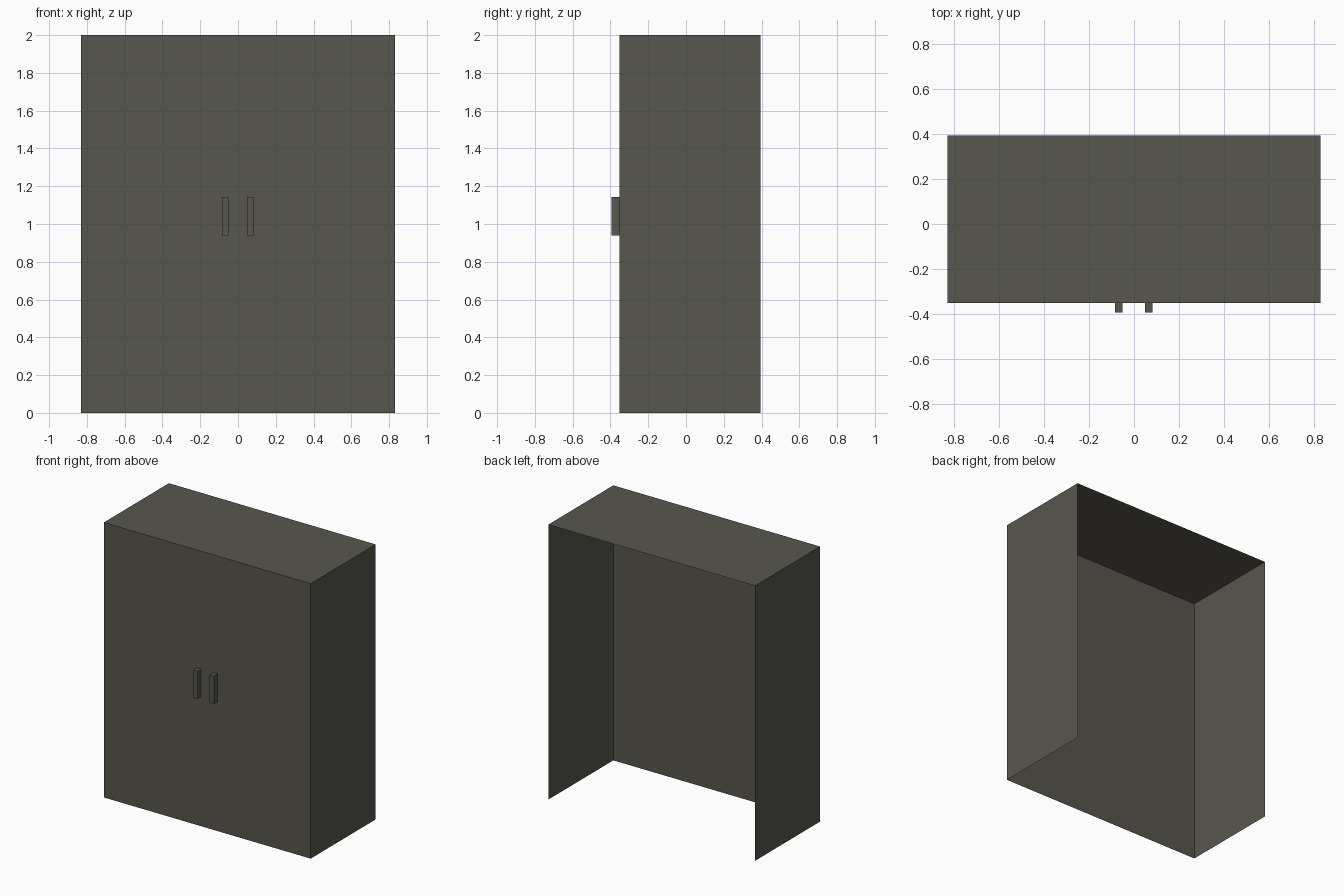
import bpy
import bmesh
from mathutils import Matrix, Vector

cube = bpy.data.objects.get("Cube")
if cube:
    bpy.data.objects.remove(cube, do_unlink=True)

# One flat grey-olive finish for the whole cabinet
COLOUR = (0.095, 0.092, 0.074, 1.0)
finish = bpy.data.materials.new("olive_grey")
finish.use_nodes = True
finish.diffuse_color = COLOUR
finish.node_tree.nodes["Principled BSDF"].inputs["Base Color"].default_value = COLOUR


def add_box(name, low, high, open_sides=()):
    """Box between two corners, with the faces looking along open_sides removed."""
    low, high = Vector(low), Vector(high)
    bm = bmesh.new()
    place = Matrix.Translation((low + high) / 2) @ Matrix.Diagonal((*(high - low), 1))
    bmesh.ops.create_cube(bm, size=1, matrix=place)
    bm.normal_update()
    gone = [f for f in bm.faces if any(f.normal.dot(Vector(d)) > 0.9 for d in open_sides)]
    bmesh.ops.delete(bm, geom=gone, context="FACES")
    mesh = bpy.data.meshes.new(name)
    bm.to_mesh(mesh)
    bm.free()
    mesh.materials.append(finish)
    obj = bpy.data.objects.new(name, mesh)
    bpy.context.collection.objects.link(obj)
    return obj


# Cabinet shell: front, sides and top as thin sheets, open behind and below
FRONT, BACK, HALF_WIDTH = -0.353, 0.394, 0.832
add_box("cabinet_shell", (-HALF_WIDTH, FRONT, 0), (HALF_WIDTH, BACK, 2),
        open_sides=[(0, 1, 0), (0, 0, -1)])

# Pair of upright door handles
for name, x in (("right_handle", -0.068), ("left_handle", 0.065)):
    add_box(name, (x - 0.0165, -BACK, 0.94), (x + 0.0165, FRONT, 1.143))
